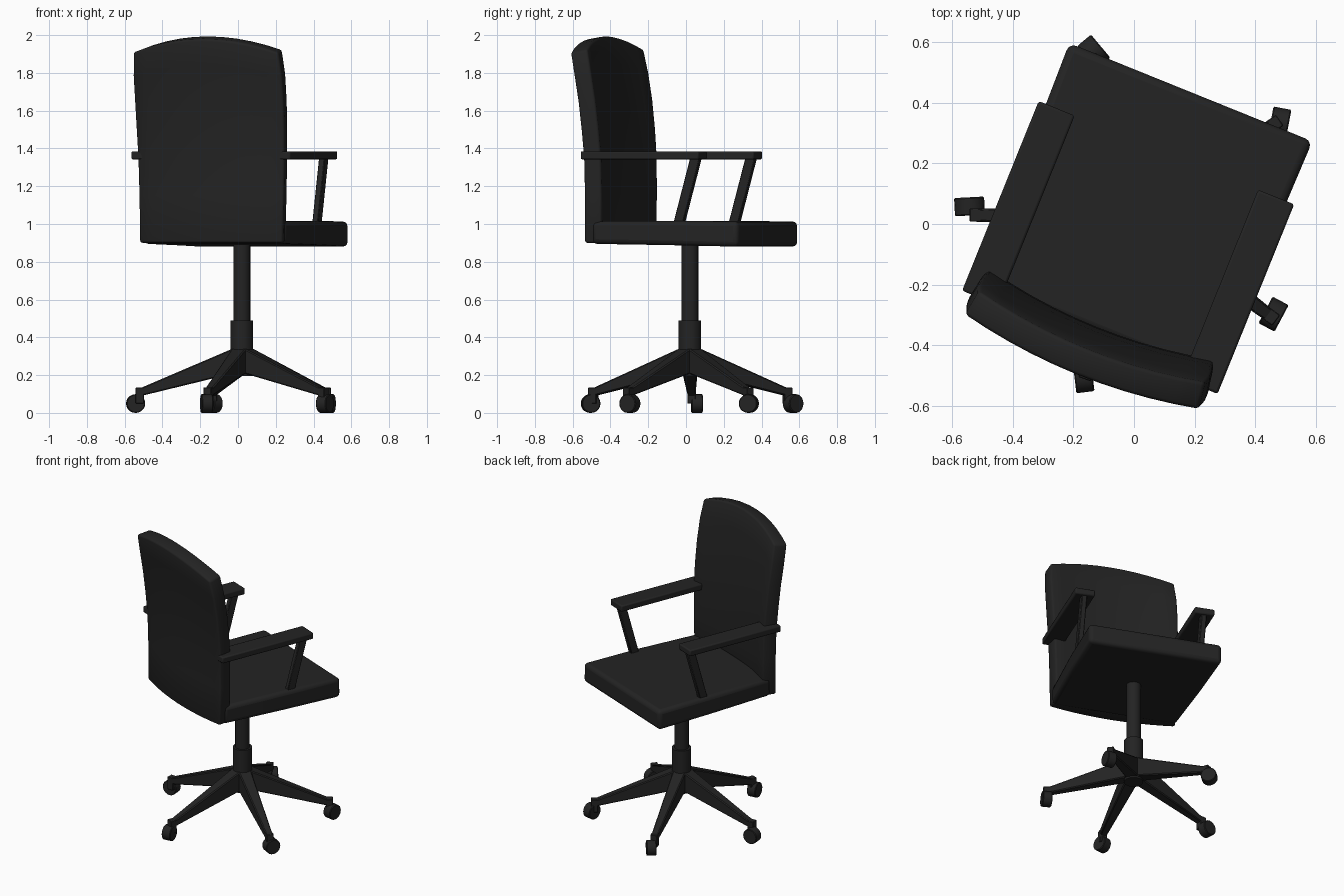
import bpy, bmesh
from math import radians, cos, sin, pi
from mathutils import Matrix, Vector

if "Cube" in bpy.data.objects:
    bpy.data.objects.remove(bpy.data.objects["Cube"])

CENTRE = Matrix.Translation((0.02, 0.02, 0))
TURN = CENTRE @ Matrix.Rotation(radians(-22), 4, 'Z')   # upper chair is swivelled

dark = bpy.data.materials.new("dark_plastic")
dark.diffuse_color = (0.017, 0.017, 0.017, 1)
dark.use_nodes = True
dark.node_tree.nodes["Principled BSDF"].inputs["Base Color"].default_value = dark.diffuse_color


def finish(name, bm, matrix, bevel=0, segments=2, solid=0, angle=35):
    bmesh.ops.recalc_face_normals(bm, faces=bm.faces)
    me = bpy.data.meshes.new(name)
    bm.to_mesh(me)
    bm.free()
    me.materials.append(dark)
    ob = bpy.data.objects.new(name, me)
    bpy.context.collection.objects.link(ob)
    ob.matrix_world = matrix
    if solid:
        m = ob.modifiers.new("thickness", 'SOLIDIFY')
        m.thickness, m.offset = solid, 0
    if bevel:
        m = ob.modifiers.new("edges", 'BEVEL')
        m.width, m.segments, m.limit_method = bevel, segments, 'ANGLE'
        m.angle_limit = radians(40)
    bpy.ops.object.select_all(action='DESELECT')
    ob.select_set(True)
    bpy.context.view_layer.objects.active = ob
    bpy.ops.object.shade_smooth_by_angle(angle=radians(angle))
    return ob


def loft(sections):
    """Join closed rings of equal length and cap both ends."""
    bm = bmesh.new()
    rings = [[bm.verts.new(p) for p in s] for s in sections]
    n = len(rings[0])
    for a, b in zip(rings, rings[1:]):
        for i in range(n):
            bm.faces.new((a[i], a[(i + 1) % n], b[(i + 1) % n], b[i]))
    bm.faces.new(rings[0])
    bm.faces.new(rings[-1])
    return bm


def rect_xz(y, w, z0, z1):
    return [(-w, y, z0), (w, y, z0), (w, y, z1), (-w, y, z1)]


def rect_xy(x, y, z, w, d):
    return [(x - w, y - d, z), (x + w, y - d, z), (x + w, y + d, z), (x - w, y + d, z)]


def turned(profile, sides=20):
    return loft([[(r * cos(2 * pi * i / sides), r * sin(2 * pi * i / sides), z)
                  for i in range(sides)] for r, z in profile])


# Seat cushion, slightly wider at the front
finish("seat", loft([rect_xz(-0.40, 0.405, 0.895, 1.015),
                     rect_xz(0.05, 0.425, 0.888, 1.017),
                     rect_xz(0.447, 0.432, 0.88, 1.013)]), TURN, 0.025, 3)

# Backrest: bowed, leaning sheet with an arched top, given thickness
rows = [(0.90, -0.39, 0.400), (1.15, -0.388, 0.405), (1.35, -0.391, 0.410),
        (1.50, -0.403, 0.415), (1.65, -0.42, 0.418), (1.79, -0.443, 0.418),
        (1.915, -0.468, 0.408)]
bm = bmesh.new()
COLS = 10
grid = []
for z, v, w in rows:
    line = []
    for i in range(COLS + 1):
        t = 2 * i / COLS - 1
        bow = 1 - t * t
        lift = 0.072 * bow * max(0, (z - 1.3) / 0.615)
        line.append(bm.verts.new((t * w, v - 0.045 * bow, z + lift)))
    grid.append(line)
for a, b in zip(grid, grid[1:]):
    for i in range(COLS):
        bm.faces.new((a[i], a[i + 1], b[i + 1], b[i]))
finish("backrest", bm, TURN, 0.012, 2, solid=0.092)

# Armrests and their slanted posts
for side, label in ((-1, "left"), (1, "right")):
    finish(label + "_armrest", loft([rect_xy(side * 0.39, -0.105, z, 0.064, 0.337)
                                     for z in (1.342, 1.385)]), TURN, 0.008)
    finish(label + "_arm_post", loft([rect_xy(side * 0.39, 0.085, 0.96, 0.017, 0.028),
                                      rect_xy(side * 0.39, 0.196, 1.36, 0.017, 0.028)]),
           TURN, 0.004, 1)

# Gas column and hub
finish("column", turned([(0.045, 0.44), (0.045, 0.90)]), CENTRE)
finish("hub", turned([(0.06, 0.195), (0.06, 0.488)]), CENTRE)

# Five tapered legs
for i in range(5):
    rot = CENTRE @ Matrix.Rotation(radians(-91 - 36 + 72 * i), 4, 'Z')
    finish(f"leg_{i + 1}", loft([rect_xz(0.02, 0.042, 0.215, 0.348),
                                 rect_xz(0.06, 0.040, 0.205, 0.335),
                                 rect_xz(0.54, 0.021, 0.088, 0.130)]), rot, 0.006, 1)
    finish(f"caster_stem_{i + 1}", loft([rect_xy(0, 0.54, z, 0.022, 0.022)
                                         for z in (0.05, 0.135)]), rot, 0.003, 1)

# Caster wheels: centre and rolling direction
casters = [(-0.133, 0.567, 130), (0.48, 0.333, 79), (0.46, -0.297, 62),
           (-0.166, -0.505, 97), (-0.542, 0.058, 3)]
for i, (x, y, a) in enumerate(casters):
    place = (Matrix.Translation((x, y, 0.0495)) @ Matrix.Rotation(radians(a), 4, 'Z')
             @ Matrix.Rotation(pi / 2, 4, 'X'))
    finish(f"caster_wheel_{i + 1}", turned([(0.0495, -0.03), (0.0495, 0.03)]),
           place, 0.004, 1)
